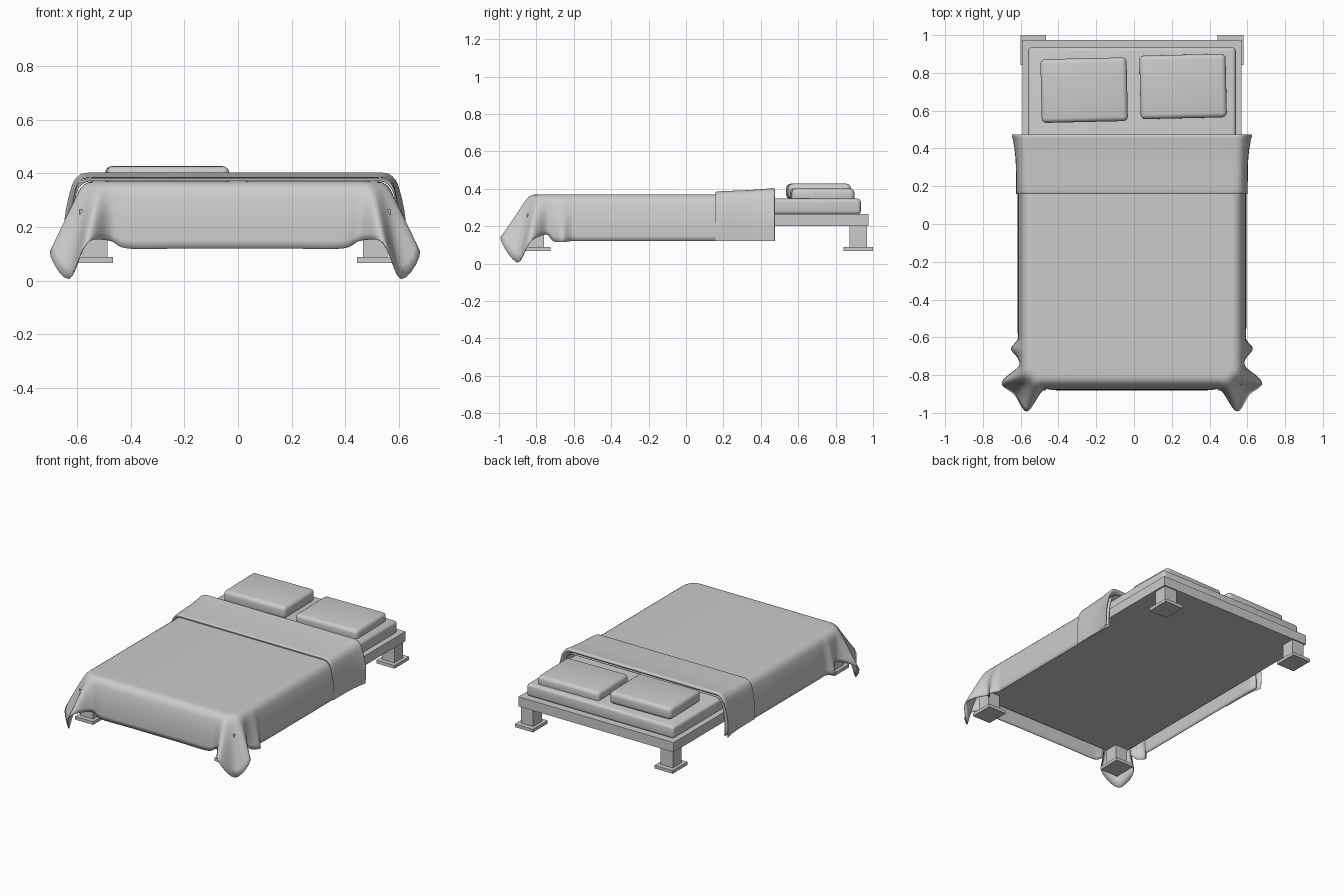
import bpy, bmesh, math
from mathutils import Vector, Matrix

if "Cube" in bpy.data.objects:
    bpy.data.objects.remove(bpy.data.objects["Cube"])

CX = -0.011  # bed centre line


def finish(name, bm, angle=40):
    me = bpy.data.meshes.new(name)
    bm.to_mesh(me)
    bm.free()
    ob = bpy.data.objects.new(name, me)
    bpy.context.collection.objects.link(ob)
    bpy.ops.object.select_all(action='DESELECT')
    ob.select_set(True)
    bpy.context.view_layer.objects.active = ob
    bpy.ops.object.shade_smooth_by_angle(angle=math.radians(angle))
    return ob


def box(name, x, y, z, bevel=0.0, turn=0.0):
    """Box from (min, max) ranges, optionally rounded and turned about z."""
    bm = bmesh.new()
    bmesh.ops.create_cube(bm, size=1)
    size = [r[1] - r[0] for r in (x, y, z)]
    bmesh.ops.scale(bm, vec=size, verts=bm.verts)
    if bevel:
        bmesh.ops.bevel(bm, geom=bm.edges[:], offset=bevel, segments=4,
                        profile=0.5, affect='EDGES')
    bmesh.ops.rotate(bm, matrix=Matrix.Rotation(math.radians(turn), 3, 'Z'), verts=bm.verts)
    bmesh.ops.translate(bm, vec=[sum(r) / 2 for r in (x, y, z)], verts=bm.verts)
    return finish(name, bm)


def spline(pts, n):
    """Catmull-Rom resampling of a list of tuples."""
    p = [Vector(q) for q in pts]
    p = [p[0] * 2 - p[1]] + p + [p[-1] * 2 - p[-2]]
    out = []
    for a, b, c, d in zip(p, p[1:], p[2:], p[3:]):
        for k in range(n):
            t = k / n
            out.append(0.5 * (2 * b + (c - a) * t + (2 * a - 5 * b + 4 * c - d) * t * t
                              + (3 * b - a - 3 * c + d) * t ** 3))
    return out + [p[-2]]


def loft(rows):
    """Mesh from equally long rows of points."""
    bm = bmesh.new()
    g = [[bm.verts.new(v) for v in r] for r in rows]
    for a, b in zip(g, g[1:]):
        for i in range(len(a) - 1):
            bm.faces.new((a[i], b[i], b[i + 1], a[i + 1]))
    return bm, g


# Frame, legs with foot plates, mattress
box("bed_frame", (CX - 0.579, CX + 0.579), (-0.85, 0.975), (0.20, 0.265))
for side, sx in (("left", -1), ("right", 1)):
    for end, y in (("front", -0.805), ("back", 0.92)):
        x = CX + sx * 0.522
        box(f"{end}_{side}_leg", (x - 0.046, x + 0.046), (y - 0.047, y + 0.047), (0.085, 0.205))
        box(f"{end}_{side}_foot_plate", (x - 0.068, x + 0.068), (y - 0.077, y + 0.08), (0.067, 0.088))
box("mattress", (CX - 0.55, CX + 0.55), (-0.82, 0.935), (0.262, 0.347), 0.02)

# Pillows
box("left_pillow", (-0.492, -0.036), (0.54, 0.877), (0.345, 0.427), 0.025, 1.3)
box("right_pillow", (0.032, 0.488), (0.56, 0.896), (0.325, 0.402), 0.025, 1.3)

# Blanket drape profile: outset from top rim, height
drape = spline([(0, .37), (.03, .366), (.055, .345), (.068, .31),
                (.08, .25), (.085, .18), (.085, .12)], 2)

# Half rim of the blanket: top x, y, outward angle, then hem offset x, y, z
half = spline([
    (.52, .46, 0, 0, 0, 0), (.52, .1, 0, 0, 0, 0), (.52, -.3, 0, 0, 0, 0),
    (.52, -.55, 0, 0, 0, 0), (.52, -.61, 0, 0, 0, 0), (.52, -.66, 0, .035, 0, -.005),
    (.52, -.71, 0, 0, 0, 0), (.52, -.75, 0, -.01, 0, .035),
    (.515, -.775, -20, .095, -.035, -.01), (.505, -.785, -45, .057, -.06, -.113),
    (.49, -.793, -70, .036, -.12, .02), (.47, -.795, -90, 0, 0, .03),
    (.40, -.795, -90, 0, 0, 0), (.2, -.795, -90, 0, 0, 0), (0, -.795, -90, 0, 0, 0)], 5)


def drop(z):
    """Fraction of the way from the top of the blanket to its hem."""
    return max(0.0, (0.37 - z) / 0.25)


def blanket_row(out, z):
    w = drop(z) ** 1.4
    pts = []
    for s, seq in ((-1, half), (1, half[-2::-1])):
        for x, y, a, dx, dy, dz in seq:
            a = math.radians(a)
            px = x + math.cos(a) * out + w * dx
            pts.append((CX + s * px, y + math.sin(a) * out + w * dy, z + w * dz))
    return pts


bm, grid = loft([blanket_row(o, z) for o, z in drape])
bm.faces.new(grid[0])
blanket = finish("blanket", bm, 60)
mod = blanket.modifiers.new("thickness", 'SOLIDIFY')
mod.thickness = 0.005
mod.offset = -1

# Folded-back band: stations of y, lift, sideways flare, rolling under at the head end
stations = spline([(.16, .002, 0), (.163, .014, 0), (.22, .018, 0), (.34, .023, .002),
                   (.43, .030, .012), (.465, .033, .02), (.475, .024, .02),
                   (.462, .008, .012), (.42, .002, 0), (.3, .001, 0)], 3)


def band_row(y, lift, flare):
    side = []
    for o, z in reversed(drape):
        t = drop(z)
        side.append((0.52 + o + lift * 0.5 * (1 - t) + 0.006 + flare * min(1, 1.6 * t),
                     z + lift * (1 - t)))
    return ([(CX - x, y, z) for x, z in side] + [(CX, y, 0.37 + lift)]
            + [(CX + x, y, z) for x, z in reversed(side)])


bm, _ = loft([band_row(*s) for s in reversed(stations)])
finish("folded_blanket_band", bm, 50)
